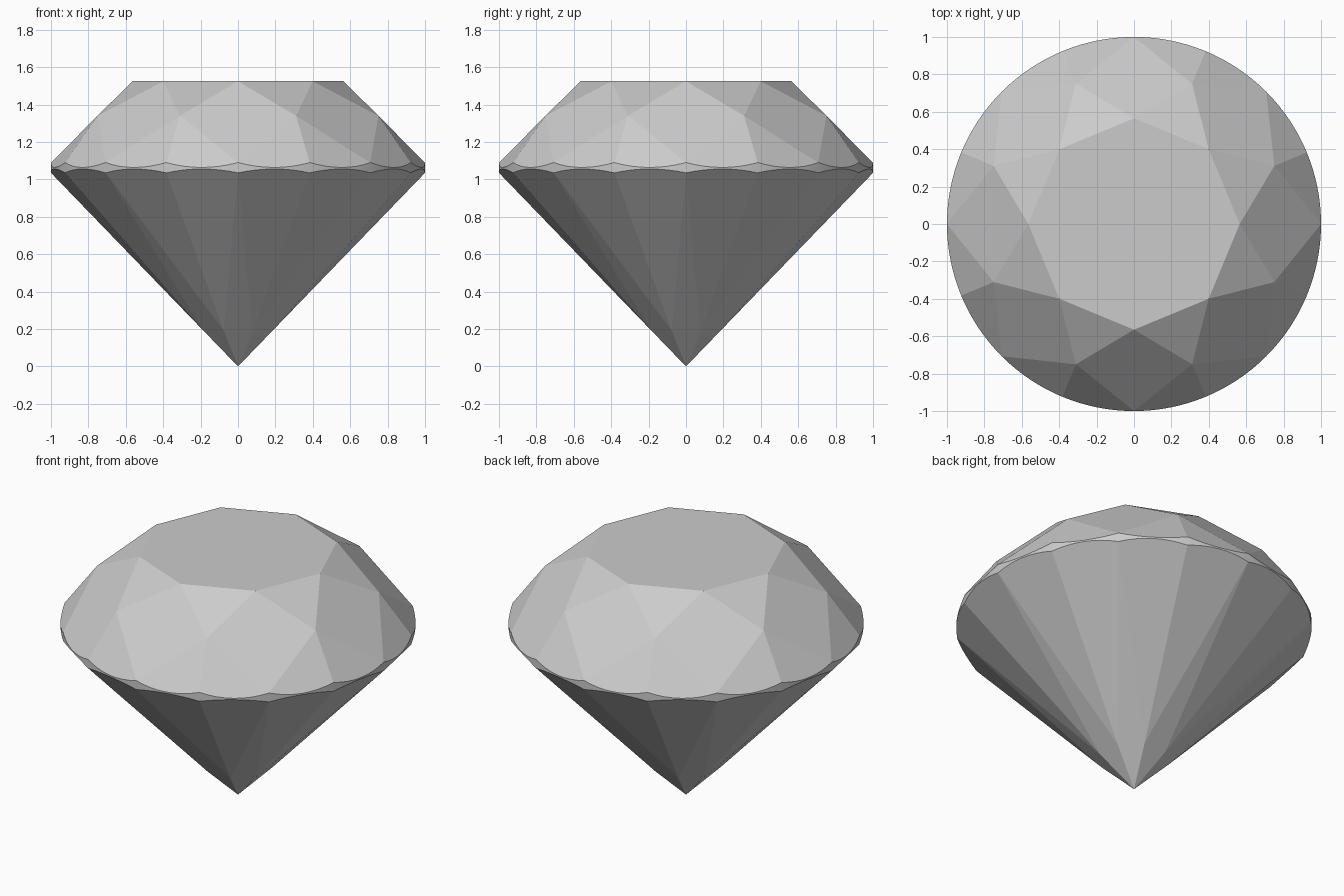
import bpy, bmesh
from math import cos, sin, pi, radians

if "Cube" in bpy.data.objects:
    bpy.data.objects.remove(bpy.data.objects["Cube"])

SEG = 8                      # girdle segments per half facet
N = 16 * SEG
TOP, TABLE_R = 1.525, 0.565
GIRDLE_TOP, GIRDLE_BOT = 1.09, 1.035
STAR_R, STAR_Z = 0.812, 1.34
TIP_R = 0.2                  # where the lower half facets end

bm = bmesh.new()


def ring(r, z, offset):
    return [bm.verts.new((r * cos(k * pi / 4 + offset), r * sin(k * pi / 4 + offset), z))
            for k in range(8)]


def scallop(z, slope):
    """Round girdle edge as cut by sixteen sloping flat facets."""
    out = []
    for i in range(N):
        a = 2 * pi * i / N
        local = 2 * pi * (i % SEG) / N - pi / 16
        out.append(bm.verts.new((cos(a), sin(a), z + slope * (cos(local) - cos(pi / 16)))))
    return out


# Key points of the crown and pavilion
c = cos(pi / 16)
tip_z = GIRDLE_BOT * TIP_R * cos(pi / 8)
table = ring(TABLE_R, TOP, 0)
star = ring(STAR_R, STAR_Z, pi / 8)
tip = ring(TIP_R, tip_z, pi / 8)
culet = bm.verts.new((0, 0, 0))
upper = scallop(GIRDLE_TOP, -(STAR_Z - GIRDLE_TOP) / (c * (1 - STAR_R)))
lower = scallop(GIRDLE_BOT, (GIRDLE_BOT - tip_z) / (c * (1 - TIP_R)))

# Table and facets
bm.faces.new(table)
for k in range(8):
    n = (k + 1) % 8
    g = 2 * SEG * k
    bm.faces.new((table[k], star[k], table[n]))                    # star facet
    bm.faces.new((table[k], star[k - 1], upper[g], star[k]))       # kite facet
    bm.faces.new((culet, tip[k], lower[g], tip[k - 1]))            # pavilion main
    for h in (g, g + SEG):                                         # half facets
        span = [(h + i) % N for i in range(SEG + 1)]
        bm.faces.new([star[k]] + [upper[i] for i in span])
        bm.faces.new([tip[k]] + [lower[i] for i in span])

# Girdle band
for i in range(N):
    j = (i + 1) % N
    bm.faces.new((lower[i], lower[j], upper[j], upper[i]))

bmesh.ops.recalc_face_normals(bm, faces=bm.faces[:])
mesh = bpy.data.meshes.new("cut_gem")
bm.to_mesh(mesh)
bm.free()
gem = bpy.data.objects.new("cut_gem", mesh)
bpy.context.collection.objects.link(gem)

# Crisp facets, smooth round girdle
bpy.context.view_layer.objects.active = gem
gem.select_set(True)
bpy.ops.object.shade_smooth_by_angle(angle=radians(5))
